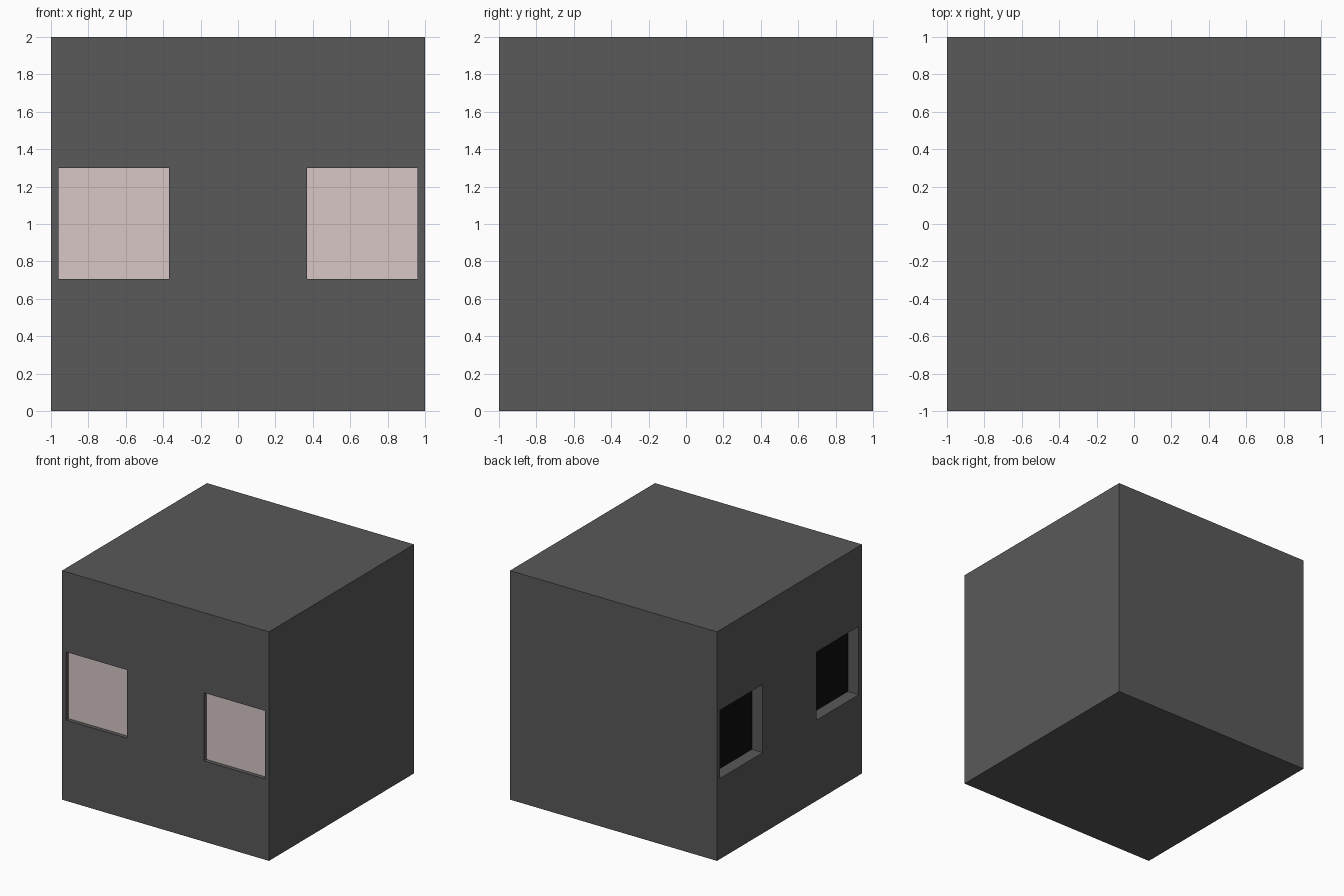
import bpy

if "Cube" in bpy.data.objects:
    bpy.data.objects.remove(bpy.data.objects["Cube"])

LO, HI = 0.37, 0.96          # window extent sideways from the centre
Z0, Z1 = 0.705, 1.30         # window bottom and top
FRONT_DEPTH, SIDE_DEPTH = 0.035, 0.105


def material(name, rgb):
    m = bpy.data.materials.new(name)
    m.diffuse_color = (*rgb, 1)
    m.use_nodes = True
    m.node_tree.nodes["Principled BSDF"].inputs["Base Color"].default_value = m.diffuse_color
    return m


def box(name, lo, hi):
    bpy.ops.mesh.primitive_cube_add(size=1)
    ob = bpy.context.object
    ob.name = name
    for v in ob.data.vertices:
        for i in range(3):
            v.co[i] = lo[i] if v.co[i] < 0 else hi[i]
    return ob


# Solid cube body
body = box("cube_body", (-1, -1, 0), (1, 1, 2))

# Window pockets: two shallow on the front, two deeper on the left side
cutters = []
for a, b in ((-HI, -LO), (LO, HI)):
    cutters.append(box("front_window_cutter", (a, -1.2, Z0), (b, -1 + FRONT_DEPTH, Z1)))
    a, b = (max(a, -0.955), b)   # keep a thin wall next to the front pocket
    cutters.append(box("side_window_cutter", (-1.2, a, Z0), (-1 + SIDE_DEPTH, b, Z1)))

for c in cutters:
    c.hide_render = True
    mod = body.modifiers.new("pocket", 'BOOLEAN')
    mod.operation = 'DIFFERENCE'
    mod.solver = 'EXACT'
    mod.object = c

bpy.context.view_layer.update()
deps = bpy.context.evaluated_depsgraph_get()
mesh = bpy.data.meshes.new_from_object(body.evaluated_get(deps))
body.modifiers.clear()
body.data = mesh
for c in cutters:
    bpy.data.objects.remove(c)

# Colours: pocket floors differ from the body
mesh.materials.clear()
mesh.materials.append(material("dark_grey", (0.1, 0.1, 0.1)))
mesh.materials.append(material("pale_pink", (0.69, 0.57, 0.565)))
mesh.materials.append(material("black", (0.004, 0.004, 0.004)))
for p in mesh.polygons:
    p.use_smooth = False
    p.material_index = 0
    if p.normal.y < -0.9 and abs(p.center.y + 1 - FRONT_DEPTH) < 0.005:
        p.material_index = 1
    elif p.normal.x < -0.9 and abs(p.center.x + 1 - SIDE_DEPTH) < 0.005:
        p.material_index = 2
